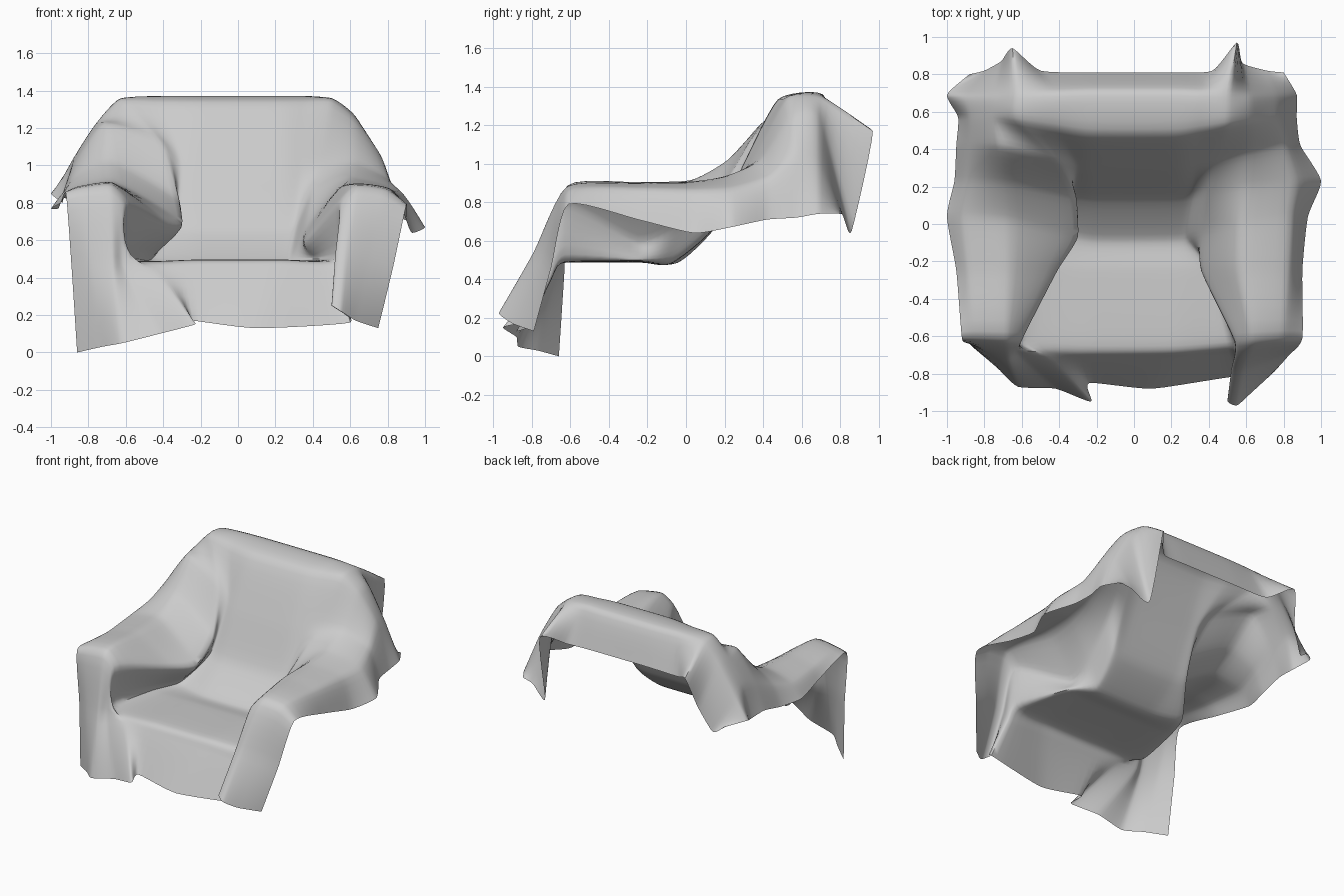
import bpy
import bmesh
from mathutils import Vector

default_cube = bpy.data.objects.get("Cube")
if default_cube:
    bpy.data.objects.remove(default_cube, do_unlink=True)

STEPS = 6         # facets between neighbouring control points
TENSION = 0.3     # how strongly the fabric rounds over each fold


def make_material(name, colour):
    material = bpy.data.materials.new(name)
    material.use_nodes = True
    material.diffuse_color = colour
    shader = material.node_tree.nodes["Principled BSDF"]
    shader.inputs["Base Color"].default_value = colour
    shader.inputs["Roughness"].default_value = 0.8
    return material


def section(centre_y, side_y, seat_z, right_side, left_side):
    """Cross-section of the cover; its y shifts from the centre to the sides."""
    pairs = right_side + [(-0.22, seat_z), (0.22, seat_z)] + left_side
    points = []
    for x, z in pairs:
        blend = max(0.0, min(1.0, (abs(x) - 0.25) * 2))
        points.append(Vector((x, centre_y + (side_y - centre_y) * blend, z)))
    return points


def smooth_path(points):
    """Cardinal spline passing through every control point."""
    last = len(points) - 1
    result = []
    for i in range(last):
        before, start = points[max(i - 1, 0)], points[i]
        end, after = points[i + 1], points[min(i + 2, last)]
        tangent_in = (end - before) * TENSION
        tangent_out = (after - start) * TENSION
        for step in range(STEPS):
            t = step / STEPS
            ease = t * t * (3 - 2 * t)
            result.append(start.lerp(end, ease)
                          + tangent_in * (t * (1 - t) ** 2)
                          - tangent_out * (t * t * (1 - t)))
    result.append(points[last])
    return result


def loft(name, sections, material):
    """Skin a smooth open sheet over a series of matching sections."""
    across = [smooth_path(points) for points in sections]
    columns = [smooth_path(list(column)) for column in zip(*across)]
    bm = bmesh.new()
    grid = [[bm.verts.new(point) for point in column] for column in columns]
    for near, far in zip(grid, grid[1:]):
        for i in range(len(near) - 1):
            bm.faces.new((near[i], far[i], far[i + 1], near[i + 1]))
    mesh = bpy.data.meshes.new(name)
    bm.to_mesh(mesh)
    bm.free()
    mesh.materials.append(material)
    sheet = bpy.data.objects.new(name, mesh)
    bpy.context.collection.objects.link(sheet)
    bpy.ops.object.select_all(action="DESELECT")
    sheet.select_set(True)
    bpy.context.view_layer.objects.active = sheet
    bpy.ops.object.shade_smooth_by_angle(angle=1.0)
    return sheet


# Front hem: hanging corner, seat skirt and narrow folded tail
front_hem = [Vector(p) for p in (
    (-.86, -.66, 0), (-.73, -.77, .03), (-.62, -.87, .05), (-.42, -.88, .1),
    (-.23, -.95, .15), (-.24, -.85, .17), (.1, -.88, .13), (.6, -.81, .16),
    (.5, -.94, .25), (.55, -.97, .22), (.63, -.9, .17), (.75, -.79, .13))]

# Skirt just below the seat edge, gathered into one fold
front_skirt = [Vector(p) for p in (
    (-.89, -.63, .46), (-.79, -.69, .46), (-.67, -.73, .46), (-.61, -.7, .46),
    (-.46, -.71, .45), (-.28, -.72, .43), (.2, -.72, .42), (.54, -.7, .4),
    (.52, -.78, .52), (.58, -.79, .54), (.71, -.74, .51), (.83, -.7, .46))]

# Front edge of the arms and seat
front_edge = section(
    -.65, -.61, .495,
    [(-.92, .85), (-.84, .87), (-.68, .885), (-.6, .79), (-.61, .5)],
    [(.52, .5), (.54, .79), (.63, .88), (.79, .86), (.9, .79)])

# Middle of the seat, with overhanging folds on both sides
seat_middle = section(
    -.25, -.25, .49,
    [(-.95, .8), (-.88, .87), (-.66, .9), (-.41, .71), (-.54, .5)],
    [(.41, .5), (.36, .6), (.56, .89), (.82, .87), (.9, .71)])

# Rear of the seat
seat_rear = section(
    -.08, .04, .48,
    [(-1, .77), (-.91, .87), (-.66, .91), (-.3, .69), (-.46, .5)],
    [(.29, .51), (.37, .68), (.57, .9), (.84, .86), (.93, .64)])

# Foot of the backrest
back_foot = section(
    .14, .23, .66,
    [(-.96, .77), (-.89, .92), (-.68, 1.02), (-.32, .82), (-.34, .68)],
    [(.31, .69), (.4, .84), (.6, .935), (.86, .87), (1, .67)])

# Middle of the backrest, spreading to the rear of the arms
back_middle = section(
    .3, .42, 1,
    [(-.95, .81), (-.88, 1), (-.71, 1.22), (-.42, 1.13), (-.31, 1.02)],
    [(.34, 1.01), (.45, 1.02), (.62, 1.02), (.81, .92), (.89, .71)])

# Front and rear of the top roll
roll_front = section(
    .48, .57, 1.335,
    [(-.94, .8), (-.88, 1.03), (-.76, 1.22), (-.62, 1.34), (-.42, 1.335)],
    [(.36, 1.335), (.5, 1.335), (.63, 1.24), (.77, 1.04), (.87, .72)])
roll_rear = section(
    .71, .69, 1.36,
    [(-1, .85), (-.9, .98), (-.75, 1.21), (-.63, 1.345), (-.42, 1.36)],
    [(.36, 1.36), (.51, 1.345), (.62, 1.23), (.76, .99), (.87, .74)])

# Back hem: short flap between two pointed corner folds
back_hem = [Vector(p) for p in (
    (-.88, .8, .81), (-.8, .82, .76), (-.71, .87, .94), (-.65, .94, 1.17),
    (-.5, .82, 1.1), (-.22, .81, 1.1), (.22, .81, 1.1), (.42, .82, 1.1),
    (.55, .97, 1.17), (.58, .86, .65), (.71, .82, .72), (.8, .81, .74))]

fabric = make_material("grey fabric", (0.6, 0.6, 0.6, 1))
loft("draped_chair_cover",
     [front_hem, front_skirt, front_edge, seat_middle, seat_rear, back_foot,
      back_middle, roll_front, roll_rear, back_hem], fabric)
